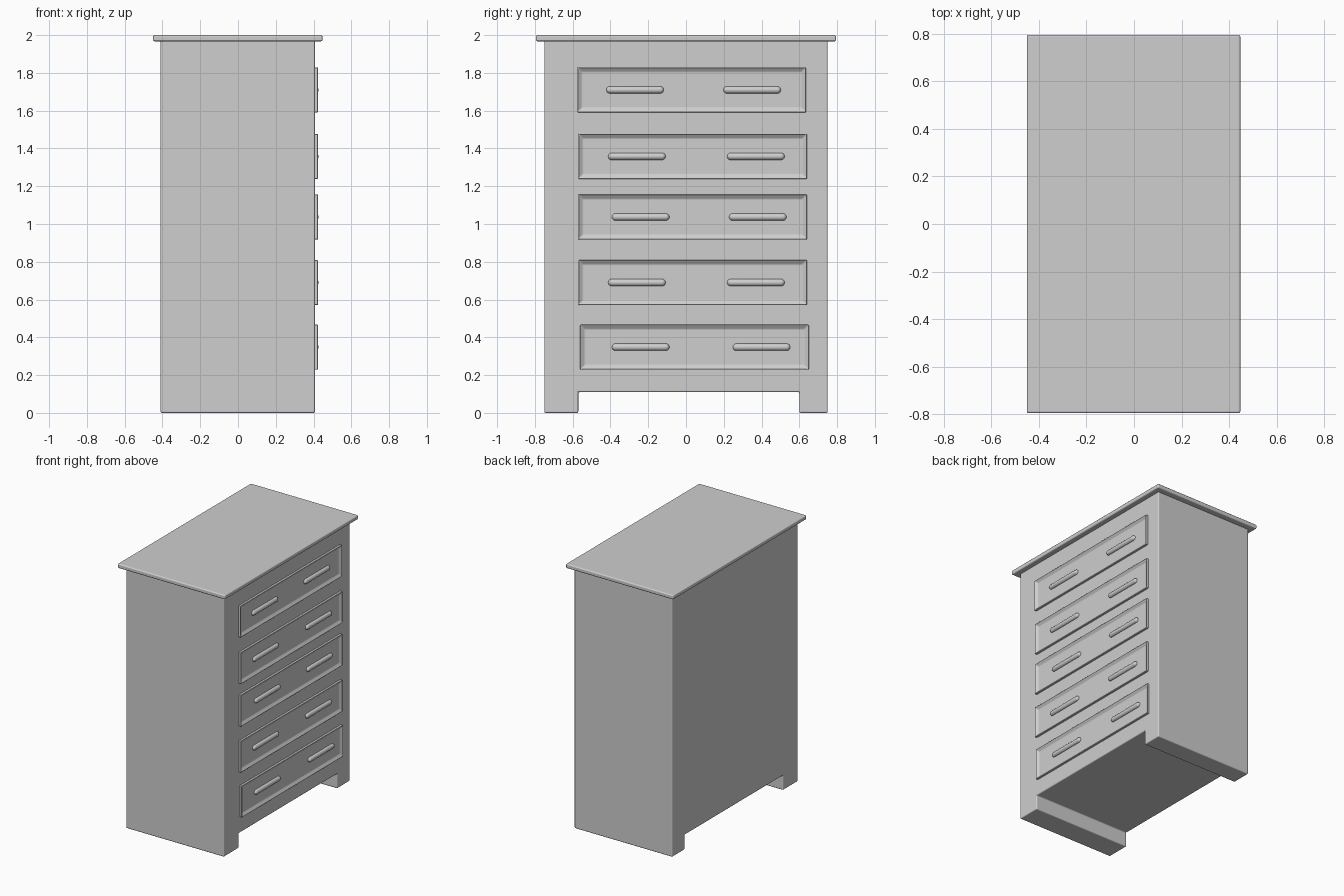
import bpy, bmesh, math
from mathutils import Matrix, Vector

cube = bpy.data.objects.get("Cube")
if cube:
    bpy.data.objects.remove(cube, do_unlink=True)

grey = bpy.data.materials.new("plain grey")
grey.use_nodes = True
colour = (0.62, 0.62, 0.62, 1)
grey.diffuse_color = colour
grey.node_tree.nodes["Principled BSDF"].inputs["Base Color"].default_value = colour


def finish(bm, name, bevel=0):
    """Turn a bmesh into a smooth-shaded object with rounded edges."""
    bmesh.ops.recalc_face_normals(bm, faces=bm.faces)
    mesh = bpy.data.meshes.new(name)
    bm.to_mesh(mesh)
    bm.free()
    mesh.materials.append(grey)
    obj = bpy.data.objects.new(name, mesh)
    bpy.context.collection.objects.link(obj)
    if bevel:
        mod = obj.modifiers.new("rounded edges", "BEVEL")
        mod.width = bevel
        mod.segments = 3
        mod.limit_method = "ANGLE"
        mod.harden_normals = True
    bpy.ops.object.select_all(action="DESELECT")
    obj.select_set(True)
    bpy.context.view_layer.objects.active = obj
    bpy.ops.object.shade_smooth_by_angle(angle=math.radians(40))
    return obj


def box(low, high):
    low, high = Vector(low), Vector(high)
    bm = bmesh.new()
    bmesh.ops.create_cube(bm, size=1, matrix=Matrix.Translation((low + high) / 2)
                          @ Matrix.Diagonal((*(high - low), 1)))
    return bm


# Carcass: side profile with the foot gap, extruded through the depth
profile = [(-0.75, 0), (-0.57, 0), (-0.57, 0.11), (0.6, 0.11),
           (0.6, 0), (0.75, 0), (0.75, 1.97), (-0.75, 1.97)]
bm = bmesh.new()
face = bm.faces.new([bm.verts.new((-0.41, y, z)) for y, z in profile])
sweep = bmesh.ops.extrude_face_region(bm, geom=[face])["geom"]
bmesh.ops.translate(bm, vec=(0.817, 0, 0),
                    verts=[v for v in sweep if isinstance(v, bmesh.types.BMVert)])
finish(bm, "carcass", 0.008)

# Overhanging top board
finish(box((-0.45, -0.795, 1.967), (0.447, 0.795, 2)), "top_board", 0.009)


def drawer(name, y, z):
    """Drawer front with a raised rim round a sunken panel."""
    bm = box((0.39, y - 0.605, z - 0.119), (0.425, y + 0.605, z + 0.119))
    front = max(bm.faces, key=lambda f: f.calc_center_median().x)
    bmesh.ops.inset_individual(bm, faces=[front], thickness=0.034)
    bmesh.ops.translate(bm, verts=front.verts, vec=(-0.016, 0, 0))
    finish(bm, name, 0.005)


def handle(name, y, z):
    """Horizontal bar handle with round ends."""
    bm = bmesh.new()
    bmesh.ops.create_uvsphere(bm, u_segments=20, v_segments=12, radius=0.019,
                              matrix=Matrix.Rotation(math.pi / 2, 4, "X"))
    middle = [e for e in bm.edges if all(abs(v.co.y) < 1e-5 for v in e.verts)]
    # Pull the two hemispheres apart so the band between them becomes the bar
    bmesh.ops.split_edges(bm, edges=middle)
    for f in bm.faces:
        f.tag = f.calc_center_median().y > 0
    for v in bm.verts:
        v.co.y += 0.133 if v.link_faces[0].tag else -0.133
    rims = [e for e in bm.edges if e.is_boundary]
    bmesh.ops.bridge_loops(bm, edges=rims)
    bmesh.ops.translate(bm, verts=bm.verts, vec=(0.408, y, z))
    finish(bm, name)


# Drawers from top to bottom: centre y, centre z, handle positions along y
rows = [(0.03, 1.71, -0.27, 0.35), (0.035, 1.358, -0.26, 0.37),
        (0.035, 1.037, -0.24, 0.38), (0.035, 0.69, -0.26, 0.37),
        (0.045, 0.348, -0.24, 0.4)]
for i, (y, z, right, left) in enumerate(rows, 1):
    drawer(f"drawer_front_{i}", y, z)
    handle(f"drawer_{i}_right_handle", right, z)
    handle(f"drawer_{i}_left_handle", left, z)
